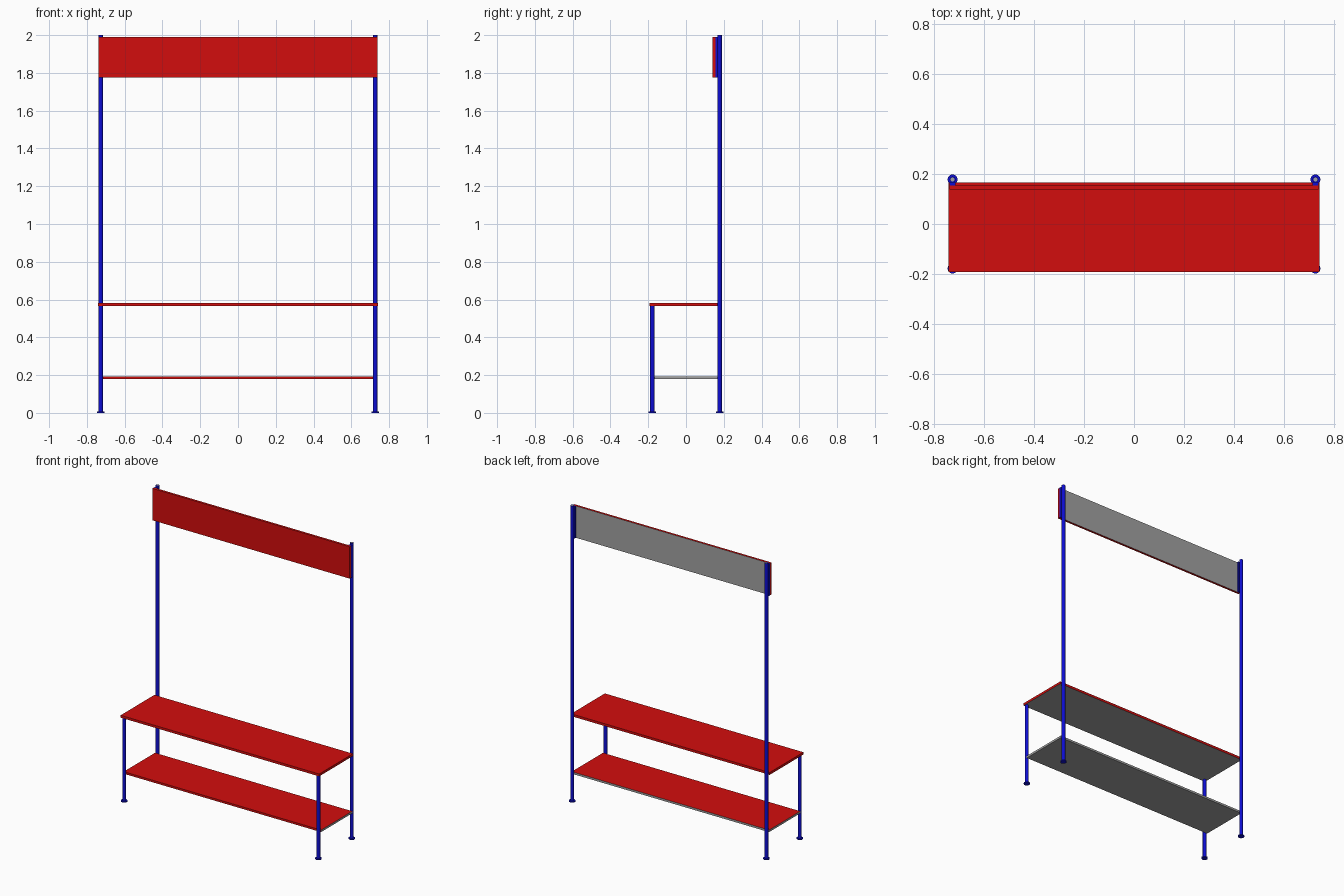
import bpy, bmesh
from math import radians

if "Cube" in bpy.data.objects:
    bpy.data.objects.remove(bpy.data.objects["Cube"], do_unlink=True)


def material(name, r, g, b):
    m = bpy.data.materials.new(name)
    m.use_nodes = True
    m.diffuse_color = (r, g, b, 1)
    m.node_tree.nodes["Principled BSDF"].inputs["Base Color"].default_value = (r, g, b, 1)
    return m


RED = material("red laminate", 0.65, 0.004, 0.004)
BLUE = material("blue metal", 0.004, 0.004, 0.65)
GREY = material("grey board", 0.36, 0.36, 0.36)


def finish(name, bm, mats):
    mesh = bpy.data.meshes.new(name)
    bm.to_mesh(mesh)
    bm.free()
    for m in mats:
        mesh.materials.append(m)
    obj = bpy.data.objects.new(name, mesh)
    bpy.context.collection.objects.link(obj)
    return obj


def box(name, lo, hi, mats, is_second=lambda n: False):
    """Box between two corners; faces whose normal passes the rule take the second material."""
    bm = bmesh.new()
    bmesh.ops.create_cube(bm, size=1)
    for v in bm.verts:
        v.co = [(a + b) / 2 + c * (b - a) for a, b, c in zip(lo, hi, v.co)]
    bm.normal_update()
    for f in bm.faces:
        f.material_index = int(is_second(f.normal))
    return finish(name, bm, mats)


def cylinder(name, x, y, z0, z1, r, mats, grey_top=False):
    bm = bmesh.new()
    bmesh.ops.create_cone(bm, cap_ends=True, segments=20, radius1=r, radius2=r, depth=z1 - z0)
    bmesh.ops.translate(bm, verts=bm.verts, vec=(x, y, (z0 + z1) / 2))
    bm.normal_update()
    if grey_top:
        # Inset the top cap so that a blue rim surrounds a grey centre
        top = [f for f in bm.faces if f.normal.z > 0.9]
        bmesh.ops.inset_region(bm, faces=top, thickness=r * 0.3)
        top[0].material_index = 1
    obj = finish(name, bm, mats)
    bpy.ops.object.select_all(action="DESELECT")
    obj.select_set(True)
    bpy.context.view_layer.objects.active = obj
    bpy.ops.object.shade_smooth_by_angle(angle=radians(40))
    return obj


POST_X, POST_Y, POST_R = 0.726, 0.178, 0.0115
EDGE_X, BACK_Y = POST_X + POST_R, POST_Y - POST_R
SEAT_LOW, SEAT_TOP = 0.567, 0.583
SIGN_LOW, SIGN_TOP = 1.775, 1.99

# Posts, feet and sign brackets on both sides
for side, s in (("left", 1), ("right", -1)):
    x = s * POST_X
    cylinder(side + "_rear_post", x, POST_Y, 0.006, 2, POST_R, [BLUE, GREY], True)
    cylinder(side + "_front_post", x, -POST_Y, 0.006, SEAT_LOW, POST_R, [BLUE])
    for end, y in (("rear", POST_Y), ("front", -POST_Y)):
        cylinder(f"{side}_{end}_foot", x, y, 0, 0.007, 0.02, [BLUE])
    box(side + "_sign_bracket", (x - POST_R, 0.155, SIGN_LOW),
        (x + POST_R, BACK_Y, SIGN_TOP), [BLUE])

# Table top: red with a grey underside
box("table_top", (-0.742, -0.193, SEAT_LOW), (0.742, BACK_Y, SEAT_TOP),
    [RED, GREY], lambda n: n.z < -0.5)

# Lower shelf: red top and front edge, grey elsewhere
box("lower_shelf", (-EDGE_X, -BACK_Y, 0.179), (EDGE_X, BACK_Y, 0.193),
    [RED, GREY], lambda n: not (n.z > 0.5 or n.y < -0.5))

# Header sign board: red with a grey back
box("sign_board", (-EDGE_X, 0.139, SIGN_LOW), (EDGE_X, 0.155, SIGN_TOP),
    [RED, GREY], lambda n: n.y > 0.5)
